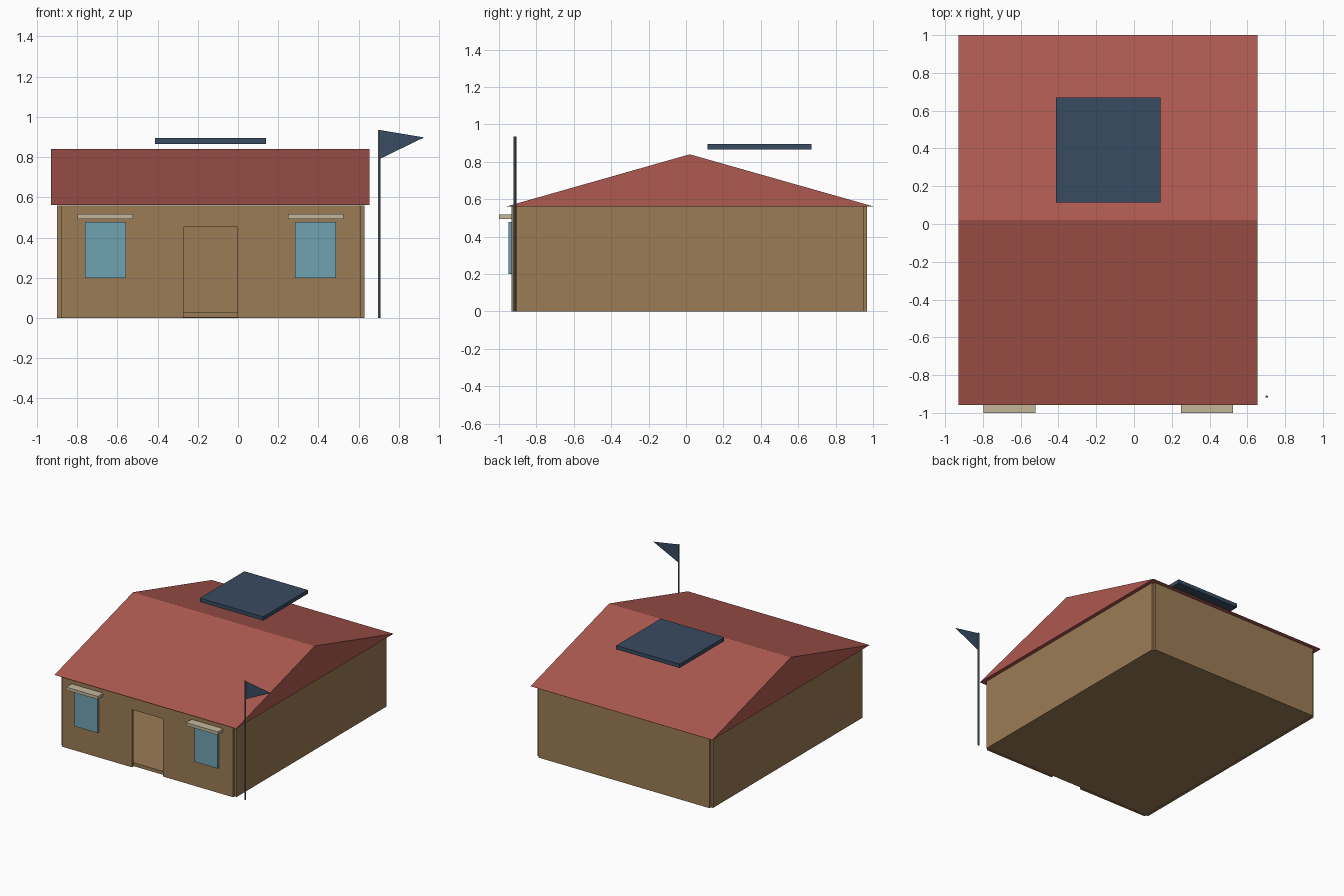
import bpy
import bmesh

if "Cube" in bpy.data.objects:
    bpy.data.objects.remove(bpy.data.objects["Cube"])


def material(name, rgb):
    m = bpy.data.materials.new(name)
    m.diffuse_color = (*rgb, 1)
    m.use_nodes = True
    m.node_tree.nodes["Principled BSDF"].inputs["Base Color"].default_value = m.diffuse_color
    return m


WALL = material("wall_brown", (0.33, 0.20, 0.09))
ROOF = material("roof_red", (0.42, 0.10, 0.08))
GLASS = material("window_blue", (0.16, 0.36, 0.45))
TRIM = material("awning_beige", (0.55, 0.47, 0.33))
NAVY = material("dark_blue", (0.04, 0.07, 0.12))
METAL = material("pole_grey", (0.13, 0.16, 0.19))


def finish(name, bm, mat):
    mesh = bpy.data.meshes.new(name)
    bm.to_mesh(mesh)
    bm.free()
    mesh.materials.append(mat)
    ob = bpy.data.objects.new(name, mesh)
    bpy.context.collection.objects.link(ob)
    return ob


def box(name, x, y, z, mat):
    """Box from (min, max) ranges on each axis."""
    bm = bmesh.new()
    bmesh.ops.create_cube(bm, size=1)
    for v in bm.verts:
        v.co = [r[0] if c < 0 else r[1] for c, r in zip(v.co, (x, y, z))]
    return finish(name, bm, mat)


# Body limits: outer faces and inner faces of the wall slabs
X0, X1, XI0, XI1 = -0.90, 0.628, -0.881, 0.609
Y0, Y1, YI0, YI1 = -0.932, 0.967, -0.914, 0.949
H = 0.56
DOOR = (-0.272, -0.003)

# Floor and wall slabs, meeting at notched corners
box("floor", (XI0, XI1), (YI0, YI1), (0.003, 0.03), WALL)
box("left_wall", (X0, XI0), (YI0, YI1), (0, H), WALL)
box("right_wall", (XI1, X1), (YI0, YI1), (0, H), WALL)
box("back_wall", (XI0, XI1), (YI1, Y1), (0, H), WALL)

# Front wall with an open doorway
box("front_wall_left", (XI0, DOOR[0]), (Y0, YI0), (0, H), WALL)
box("front_wall_right", (DOOR[1], XI1), (Y0, YI0), (0, H), WALL)
box("door_lintel", DOOR, (Y0 + 0.003, YI0), (0.453, H), WALL)

# Windows with awnings
for side, cx in (("left", -0.66), ("right", 0.386)):
    box(side + "_window", (cx - 0.102, cx + 0.102), (-0.95, Y0), (0.2, 0.477), GLASS)
    box(side + "_awning", (cx - 0.138, cx + 0.138), (-1.0, Y0), (0.493, 0.517), TRIM)

# Gable roof: triangular profile extruded along x
bm = bmesh.new()
profile = [(-0.958, 0.562), (1.0, 0.562), (0.02, 0.84)]
end = bm.faces.new([bm.verts.new((-0.929, y, z)) for y, z in profile])
ext = bmesh.ops.extrude_face_region(bm, geom=[end])["geom"]
bmesh.ops.translate(bm, vec=(1.584, 0, 0),
                    verts=[g for g in ext if isinstance(g, bmesh.types.BMVert)])
if len(bm.faces) == 4:
    bm.faces.new([v for v in bm.verts if v.co.x < 0])
bmesh.ops.recalc_face_normals(bm, faces=bm.faces)
finish("roof", bm, ROOF)

# Flat panel above the back slope
box("roof_panel", (-0.413, 0.139), (0.115, 0.67), (0.865, 0.895), NAVY)

# Flag pole and pennant
bpy.ops.mesh.primitive_cylinder_add(vertices=6, radius=0.007, depth=0.936,
                                    location=(0.703, -0.914, 0.468))
pole = bpy.context.object
pole.name = "flag_pole"
pole.data.materials.append(METAL)
bm = bmesh.new()
bm.faces.new([bm.verts.new((x, -0.914, z))
              for x, z in ((0.703, 0.79), (0.925, 0.898), (0.703, 0.935))])
finish("flag", bm, NAVY)
